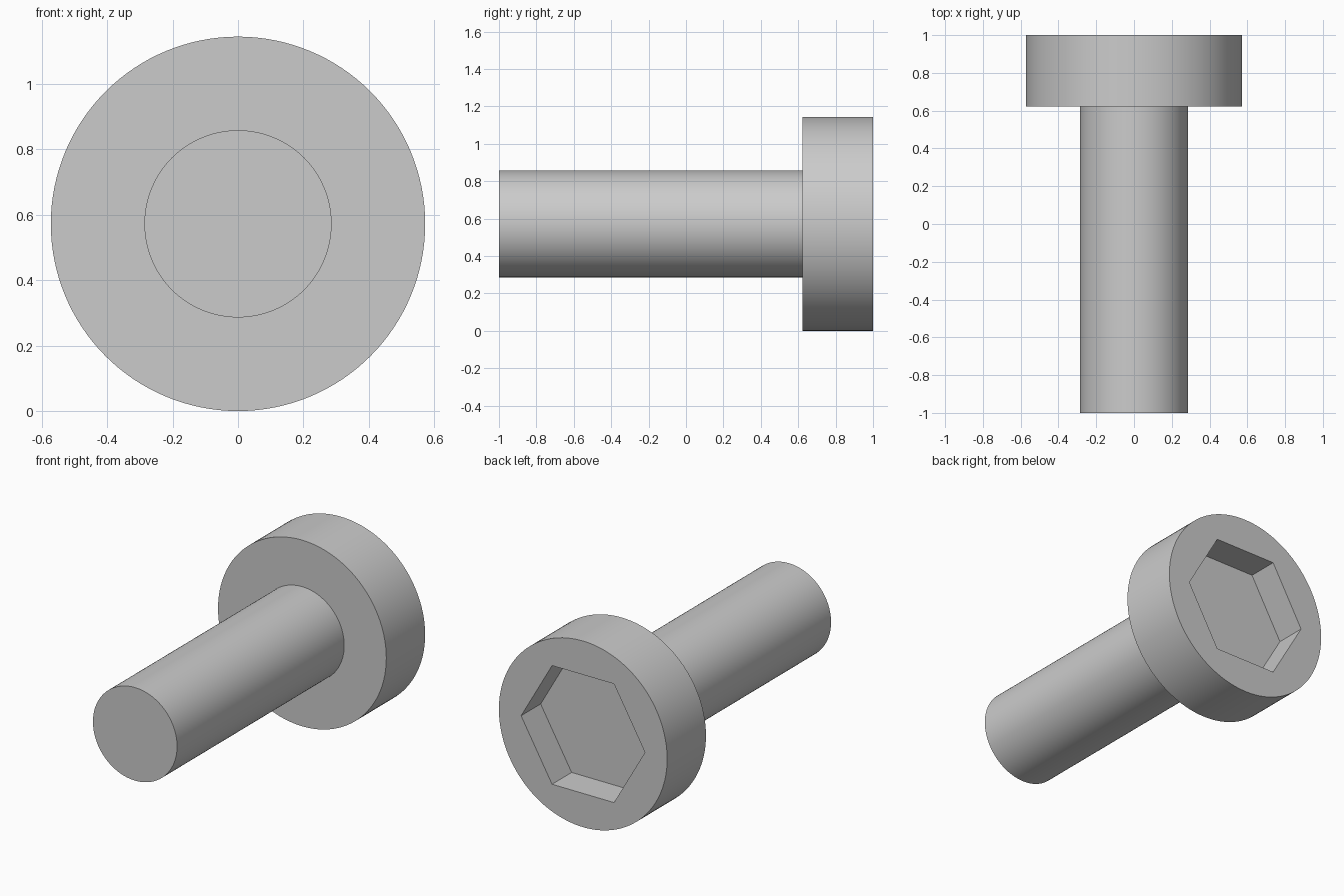
import bpy
import bmesh
from math import cos, sin, tau, radians

HEAD_R = 0.572
SHAFT_R = HEAD_R / 2
HEAD_Y = 0.623      # underside of the head
SOCKET_R = 0.421    # centre to hexagon corner
SOCKET_DEPTH = 0.19

cube = bpy.data.objects.get("Cube")
if cube:
    bpy.data.objects.remove(cube, do_unlink=True)

steel = bpy.data.materials.new("grey_steel")
steel.use_nodes = True
grey = (0.6, 0.6, 0.6, 1)
steel.diffuse_color = grey
steel.node_tree.nodes["Principled BSDF"].inputs["Base Color"].default_value = grey


def turned_solid(name, profile, sides):
    """Closed solid around the y axis from (radius, y) profile points."""
    bm = bmesh.new()
    angles = [tau * i / sides for i in range(sides)]
    rings = [[bm.verts.new((r * cos(a), y, r * sin(a))) for a in angles]
             for r, y in profile]
    for low, high in zip(rings, rings[1:]):
        for i in range(sides):
            j = (i + 1) % sides
            bm.faces.new((low[i], low[j], high[j], high[i]))
    bm.faces.new(rings[0])
    bm.faces.new(rings[-1])
    bmesh.ops.recalc_face_normals(bm, faces=bm.faces)
    mesh = bpy.data.meshes.new(name)
    bm.to_mesh(mesh)
    bm.free()
    mesh.materials.append(steel)
    obj = bpy.data.objects.new(name, mesh)
    obj.location.z = HEAD_R
    bpy.context.collection.objects.link(obj)
    return obj


# Shaft and head in one turned piece
bolt = turned_solid("bolt", [(SHAFT_R, -1), (SHAFT_R, HEAD_Y),
                             (HEAD_R, HEAD_Y), (HEAD_R, 1)], 128)

# Hexagonal socket, cut into the back of the head
cutter = turned_solid("socket_cutter", [(SOCKET_R, 1 - SOCKET_DEPTH),
                                        (SOCKET_R, 1.1)], 6)
cutter.hide_render = True
cut = bolt.modifiers.new("socket", 'BOOLEAN')
cut.operation = 'DIFFERENCE'
cut.solver = 'EXACT'
cut.object = cutter

bpy.ops.object.select_all(action='DESELECT')
bolt.select_set(True)
bpy.context.view_layer.objects.active = bolt
bpy.ops.object.modifier_apply(modifier=cut.name)
bpy.data.objects.remove(cutter, do_unlink=True)

# Smooth round walls, crisp rims and socket corners
bpy.ops.object.shade_smooth_by_angle(angle=radians(30))
